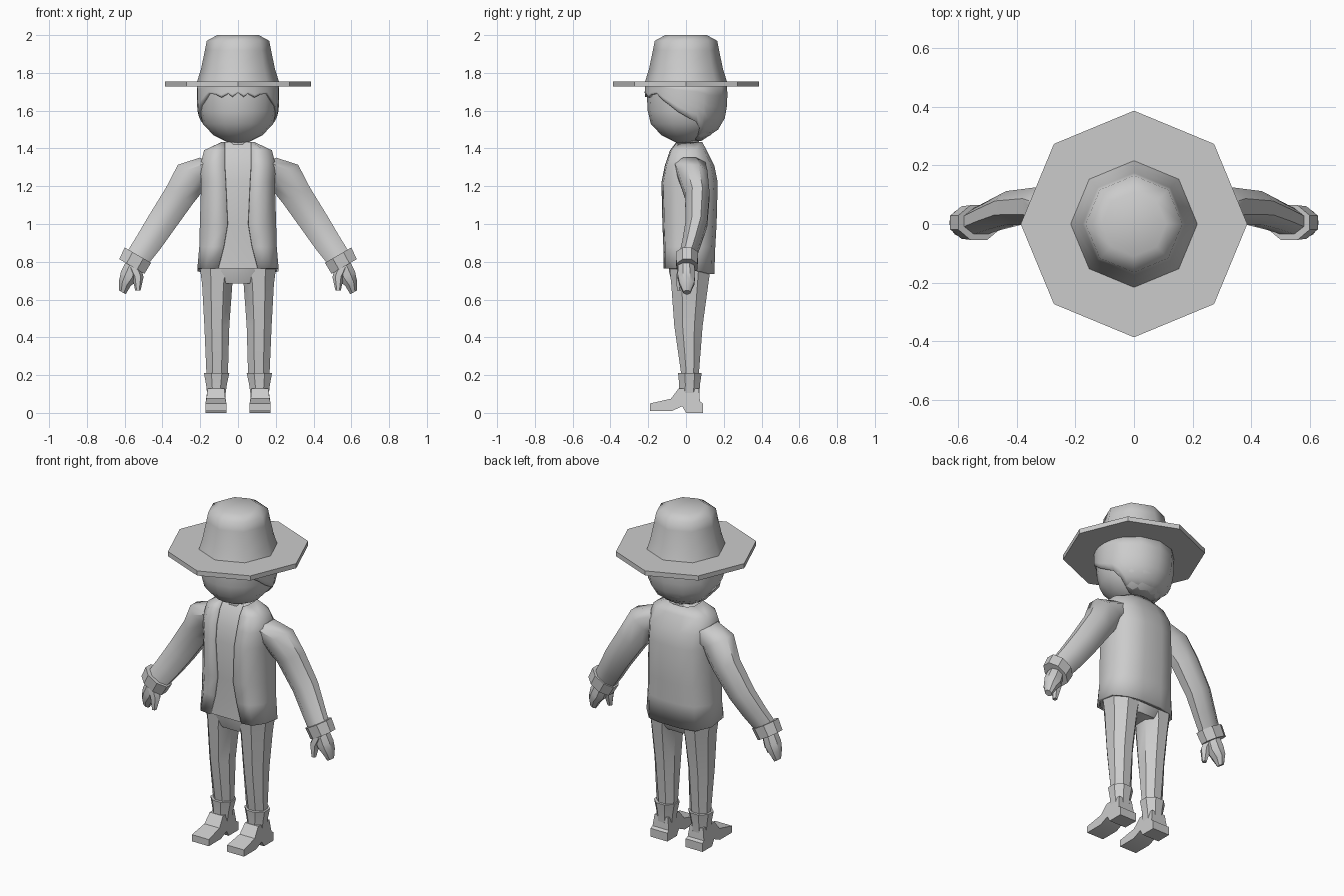
import bpy
from math import cos, sin, pi, radians, sqrt
from mathutils import Vector as V

if "Cube" in bpy.data.objects:
    bpy.data.objects.remove(bpy.data.objects["Cube"])


def finish(name, verts, faces, angle=50, mirror=False, thick=0):
    me = bpy.data.meshes.new(name)
    me.from_pydata([tuple(v) for v in verts], [], faces)
    ob = bpy.data.objects.new(name, me)
    bpy.context.collection.objects.link(ob)
    bpy.ops.object.select_all(action='DESELECT')
    ob.select_set(True)
    bpy.context.view_layer.objects.active = ob
    bpy.ops.object.mode_set(mode='EDIT')
    bpy.ops.mesh.select_all(action='SELECT')
    bpy.ops.mesh.normals_make_consistent(inside=False)
    bpy.ops.object.mode_set(mode='OBJECT')
    if thick:
        m = ob.modifiers.new('thickness', 'SOLIDIFY')
        m.thickness, m.offset = thick, -1
    if mirror:
        m = ob.modifiers.new('mirror', 'MIRROR')
        m.use_mirror_merge = False
    if angle:
        bpy.ops.object.shade_smooth_by_angle(angle=radians(angle))
    return ob


def loft(name, rings, closed=True, caps=True, **kw):
    n = len(rings[0])
    verts = [p for r in rings for p in r]
    faces = [(i * n + j, i * n + (j + 1) % n, (i + 1) * n + (j + 1) % n, (i + 1) * n + j)
             for i in range(len(rings) - 1) for j in range(n if closed else n - 1)]
    if caps and closed:
        faces += [tuple(range(n)), tuple(range(len(verts) - n, len(verts)))]
    return finish(name, verts, faces, **kw)


def ring(c, u, v, n=8, start=0.0):
    c, u, v = V(c), V(u), V(v)
    return [c + u * cos(start + 2 * pi * k / n) + v * sin(start + 2 * pi * k / n) for k in range(n)]


def level(x, z, rx, y0, y1, n=8, start=pi / 8):
    # horizontal ring from x centre, half width and y extents
    s = 1 / cos(pi / n) if start else 1
    return ring((x, (y0 + y1) / 2, z), (rx * s, 0, 0), (0, (y1 - y0) / 2 * s, 0), n, start)


def limb(x, y, z, a, b):
    # ring across a sloping arm: a across the arm in xz, b along y
    return ring((x, y, z), (.86 * a, 0, .5 * a), (0, b, 0), 8, pi / 8)


def interp(table, t):
    for (a, p), (b, q) in zip(table, table[1:]):
        if t <= b:
            return p + (q - p) * max(0, t - a) / (b - a)
    return table[-1][1]


# Hat: octagonal brim and tapered crown
loft('hat_brim', [level(0, z, .387, -.387, .387, start=0) for z in (1.727, 1.755)], angle=0)
loft('hat_crown', [level(0, z, r, -r, r, start=0) for z, r in
                   [(1.75, .218), (1.82, .196), (1.92, .175), (1.97, .165), (2.0, .11)]], angle=60)

# Head: rounded bowl narrowing to the chin
profile = [(1.43, .05), (1.47, .13), (1.53, .186), (1.6, .203), (1.68, .207), (1.75, .205)]
loft('head', [level(0, z, r, -r, r, 16, 0) for z, r in profile], angle=60)

# Hair: shell around the head with a jagged fringe
hairline = [(0, 1.695), (8, 1.673), (14, 1.69), (24, 1.67), (32, 1.685), (45, 1.69), (56, 1.655),
            (66, 1.63), (78, 1.595), (92, 1.565), (106, 1.54), (116, 1.5), (124, 1.445),
            (150, 1.44), (180, 1.44)]
angles = [a for a, _ in hairline] + [360 - a for a, _ in hairline[-2:0:-1]]
rows = []
for k in range(6):
    row = []
    for a in angles:
        bottom = interp(hairline, min(a, 360 - a))
        z = 1.74 + (bottom - 1.74) * k / 5
        r = interp(profile, z) + .012
        row.append(V((r * sin(radians(a)), -r * cos(radians(a)), z)))
    rows.append(row)
loft('hair', rows, caps=False, angle=50, thick=.014)

loft('neck', [level(0, z, .06, -.05, .07) for z in (1.36, 1.46)])

# Jacket and shirt share one body outline: z, opening, half width, front, back
body = [(.765, .105, .215, .12, .15), (.88, .075, .205, .12, .155), (1.0, .055, .202, .125, .162),
        (1.22, .065, .195, .13, .168), (1.31, .07, .2, .112, .15), (1.39, .07, .18, .085, .11),
        (1.435, .07, .085, .05, .085)]


def torso(z, e, w, f, b):
    dip = .03 if z < .8 else 0
    half = [V((e, -f, z)), V((e + .6 * (w - e), -f * .92, z)), V((w, -f * .4, z)),
            V((w, b * .45, z - dip / 2)), V((.72 * w, b * .88, z - dip)), V((.3 * w, b, z - dip))]
    return half + [V((-p.x, p.y, p.z)) for p in reversed(half)]


loft('jacket', [torso(*r) for r in body], closed=False, angle=50, thick=.014)
loft('shirt', [torso(z, e * .9, w - .014, f - .012, b - .014) for z, e, w, f, b in body], angle=50)

# Sleeves bending slightly backward at the elbow
loft('sleeve', [limb(.13, .02, 1.31, .09, .09), limb(.235, .035, 1.265, .105, .085),
                limb(.31, .06, 1.15, .09, .07), limb(.41, .055, 1.0, .083, .062),
                limb(.475, .03, .9, .077, .053), limb(.535, .005, .815, .07, .047)],
     mirror=True, angle=50)

# Turned-up cuffs
loft('cuff', [limb(.53, .005, .835, .088, .064), limb(.562, .005, .775, .084, .06)],
     mirror=True, angle=30)

# Hands: joined fingers plus a thumb
loft('fingers', [limb(.552, 0, .79, .045, .045), limb(.578, .002, .725, .052, .05),
                 limb(.6, .004, .685, .037, .043), limb(.612, .005, .638, .022, .02)],
     mirror=True, angle=40)
loft('thumb', [ring(c, (r, 0, 0), (0, r, 0), 6) for c, r in
               [((.55, -.015, .77), .035), ((.53, -.025, .72), .03),
                ((.53, -.036, .648), .014)]], mirror=True, angle=40)

# Trousers: hips and tapering legs
loft('hips', [level(0, .84, .185, -.095, .135), level(0, .75, .195, -.09, .132),
              level(0, .685, .12, -.075, .105)], angle=50)
loft('leg', [level(x, z, r, y0, y1) for x, z, r, y0, y1 in
             [(.105, .78, .098, -.088, .132), (.11, .68, .08, -.078, .118),
              (.112, .46, .066, -.062, .088), (.11, .18, .056, -.022, .066)]],
     mirror=True, angle=40)

# Boots: flared shaft above a heeled foot
loft('boot_shaft', [level(.113, .21, .067, -.042, .083), level(.114, .15, .055, -.036, .074),
                    level(.115, .08, .046, -.036, .07)], mirror=True, angle=40)
side = [(-.19, .01), (-.19, .05), (-.08, .075), (-.038, .13), (.068, .13), (.074, .06), (.09, .05),
        (.09, 0), (0, 0), (-.02, .035), (-.075, .01)]
loft('boot_foot', [[V((.117 + s * interp([(0, .056), (.05, .056), (.08, .049), (.13, .044)], z), y, z))
                    for y, z in side] for s in (-1, 1)], mirror=True, angle=30)
